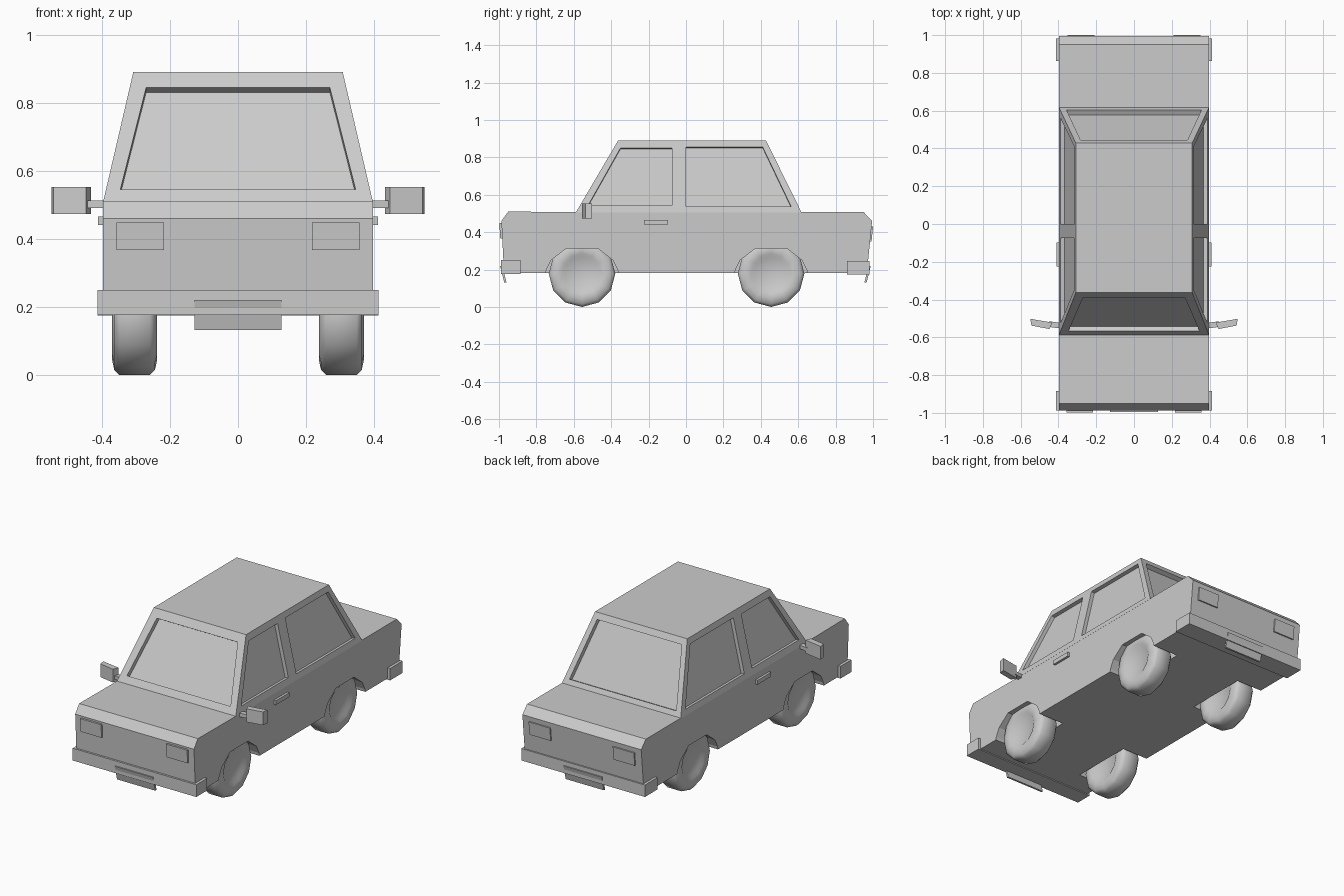
import bpy, bmesh, math
from mathutils import Vector

if "Cube" in bpy.data.objects:
    bpy.data.objects.remove(bpy.data.objects["Cube"])


def new_object(name, bm, mirror=False):
    bmesh.ops.recalc_face_normals(bm, faces=bm.faces)
    me = bpy.data.meshes.new(name)
    bm.to_mesh(me)
    bm.free()
    ob = bpy.data.objects.new(name, me)
    bpy.context.collection.objects.link(ob)
    if mirror:
        ob.modifiers.new("mirror", 'MIRROR')
    return ob


def prism(name, points, sweep, mirror=False):
    """Solid made by sweeping a planar outline along a vector."""
    bm = bmesh.new()
    face = bm.faces.new([bm.verts.new(p) for p in points])
    ext = bmesh.ops.extrude_face_region(bm, geom=[face], use_keep_orig=True)
    moved = [g for g in ext["geom"] if isinstance(g, bmesh.types.BMVert)]
    bmesh.ops.translate(bm, verts=moved, vec=Vector(sweep))
    return new_object(name, bm, mirror)


def box(name, x, y, z, mirror=False):
    pts = [(x[0], y[0], z[0]), (x[1], y[0], z[0]), (x[1], y[1], z[0]), (x[0], y[1], z[0])]
    return prism(name, pts, (0, 0, z[1] - z[0]), mirror)


def carve(ob, cutters):
    """Subtract the cutters, bake the result and delete them."""
    for c in cutters:
        c.hide_render = True
        mod = ob.modifiers.new("cut", 'BOOLEAN')
        mod.operation, mod.solver, mod.object = 'DIFFERENCE', 'EXACT', c
    dg = bpy.context.evaluated_depsgraph_get()
    me = bpy.data.meshes.new_from_object(ob.evaluated_get(dg))
    ob.modifiers.clear()
    ob.data = me
    for c in cutters:
        bpy.data.objects.remove(c)


W, BELT, ROOF = 0.397, 0.507, 0.89
AXLES = (-0.556, 0.455)

# Lower body with wheel wells
profile = [(-0.973, 0.182), (-0.987, 0.46), (-0.95, 0.51), (-0.588, BELT),
           (0.617, BELT), (0.95, 0.507), (0.995, 0.46), (0.967, 0.182)]
body = prism("body", [(-W, y, z) for y, z in profile], (2 * W, 0, 0))
arch = [(-0.2, 0.15), (-0.19, 0.2), (-0.165, 0.25), (-0.085, 0.312),
        (0.085, 0.312), (0.165, 0.25), (0.19, 0.2), (0.2, 0.15)]
carve(body, [prism("well_cutter", [(s * 0.225, a + y, z) for y, z in arch], (s * 0.3, 0, 0))
             for a in AXLES for s in (1, -1)])

# Cabin: tapered block between belt line and roof
FRONT, REAR, SIDE = (-0.588, -0.363), (0.617, 0.428), (W, 0.308)


def at(edge, z):
    return edge[0] + (edge[1] - edge[0]) * (z - BELT) / (ROOF - BELT)


bm = bmesh.new()
rings = []
for z in (BELT - 0.003, ROOF):
    x, f, r = at(SIDE, z), at(FRONT, z), at(REAR, z)
    rings.append([bm.verts.new(p) for p in ((-x, f, z), (x, f, z), (x, r, z), (-x, r, z))])
bm.faces.new(rings[0])
bm.faces.new(rings[1])
for i in range(4):
    j = (i + 1) % 4
    bm.faces.new((rings[0][i], rings[0][j], rings[1][j], rings[1][i]))
cabin = new_object("cabin", bm)


# Recessed windows
def window_cutter(points, depth):
    p = [Vector(q) for q in points]
    n = (p[1] - p[0]).cross(p[2] - p[0]).normalized()
    if n.dot(sum(p, Vector()) / 4 - Vector((0, 0.03, 0.6))) < 0:
        n = -n
    return prism("window_cutter", [q + n * 0.03 for q in p], -n * (0.03 + depth))


cutters = []
for edge, (lo, wl), (hi, wh) in ((FRONT, (0.545, 0.346), (0.845, 0.27)),
                                 (REAR, (0.535, 0.357), (0.855, 0.283))):
    cutters.append(window_cutter([(-wl, at(edge, lo), lo), (wl, at(edge, lo), lo),
                                  (wh, at(edge, hi), hi), (-wh, at(edge, hi), hi)], 0.028))
side_windows = [[(-0.524, 0.542), (-0.075, 0.542), (-0.075, 0.85), (-0.35, 0.85)],
                [(0.0, 0.537), (0.562, 0.537), (0.41, 0.855), (0.0, 0.855)]]
for s in (1, -1):
    for outline in side_windows:
        cutters.append(window_cutter([(s * at(SIDE, z), y, z) for y, z in outline], 0.022))
carve(cabin, cutters)


# Bumpers wrapping the corners
box("front_bumper", (-0.413, 0.413), (-0.988, -0.885), (0.176, 0.25))
box("rear_bumper", (-0.413, 0.413), (0.862, 0.982), (0.174, 0.246))

# Plates, tilted slightly under the bumpers
for name, top, bottom, t in (("front_plate", -0.994, -0.972, 0.012),
                             ("rear_plate", 0.988, 0.966, -0.012)):
    prism(name, [(-0.128, top, 0.22), (0.128, top, 0.22),
                 (0.128, bottom, 0.132), (-0.128, bottom, 0.132)], (0, t, 0))

# Lamps set into nose and tail
prism("headlight", [(0.217, -0.998, 0.448), (0.358, -0.998, 0.448),
                    (0.358, -0.993, 0.367), (0.217, -0.993, 0.367)], (0, 0.03, 0), True)
prism("tail_light", [(0.21, 1.0, 0.43), (0.352, 1.0, 0.43),
                     (0.352, 0.992, 0.35), (0.21, 0.992, 0.35)], (0, -0.03, 0), True)

# Door handles
box("door_handle", (0.39, 0.411), (-0.225, -0.097), (0.44, 0.466), True)

# Door mirrors: angled head on a short stem
prism("mirror_stem", [(0.375, -0.555, 0.49), (0.375, -0.525, 0.49),
                      (0.45, -0.515, 0.49), (0.45, -0.545, 0.49)], (0, 0, 0.022), True)
prism("mirror_head", [(0.447, -0.556, 0.473), (0.543, -0.538, 0.473),
                      (0.549, -0.502, 0.473), (0.433, -0.522, 0.473)], (0, 0, 0.08), True)

# Wheels: lathed tyre with a flat hub disc on both sides
half = [(0.052, 0.0), (0.052, 0.09), (0.063, 0.108), (0.066, 0.135), (0.06, 0.163), (0.045, 0.178)]
section = half + [(-x, r) for x, r in reversed(half)]
for label, axle in zip(("front", "rear"), AXLES):
    bm = bmesh.new()
    c = Vector((0.304, axle, 0.178))
    vs = [bm.verts.new(c + Vector((x, 0, -r))) for x, r in section]
    es = [bm.edges.new(pair) for pair in zip(vs, vs[1:])]
    bmesh.ops.spin(bm, geom=vs + es, cent=c, axis=(1, 0, 0), angle=math.tau, steps=12)
    bmesh.ops.remove_doubles(bm, verts=bm.verts, dist=0.0005)
    wheel = new_object(label + "_wheel", bm, True)
    bpy.ops.object.select_all(action='DESELECT')
    wheel.select_set(True)
    bpy.context.view_layer.objects.active = wheel
    bpy.ops.object.shade_smooth_by_angle(angle=math.radians(50))
